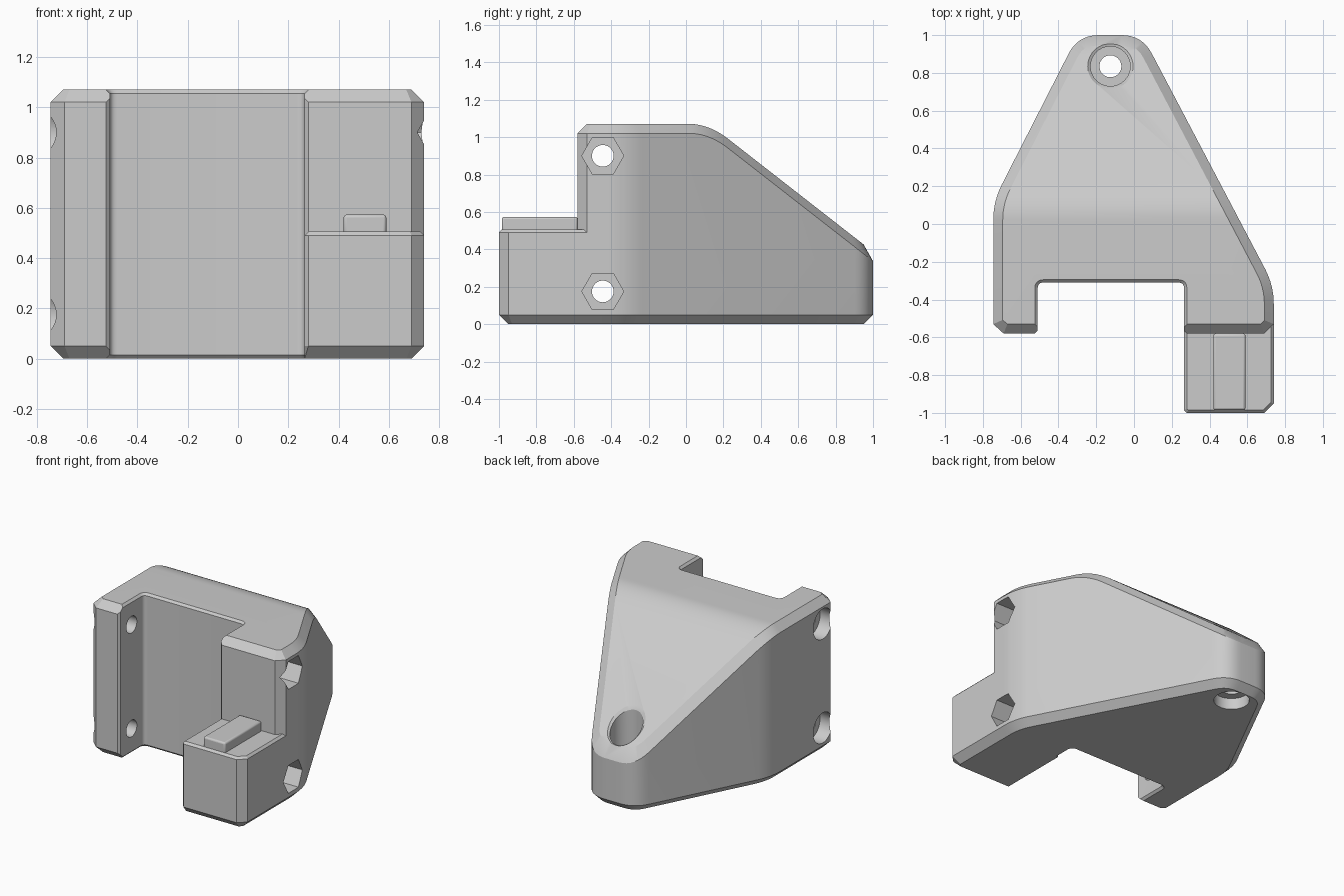
import bpy, bmesh, math
from mathutils import Vector

if "Cube" in bpy.data.objects:
    bpy.data.objects.remove(bpy.data.objects["Cube"])

grey = bpy.data.materials.new("plain grey")
grey.use_nodes = True
COLOUR = (0.6, 0.6, 0.6, 1)
grey.diffuse_color = COLOUR
grey.node_tree.nodes["Principled BSDF"].inputs["Base Color"].default_value = COLOUR

HEIGHT, CHAMFER, RIM = 1.07, 0.05, 0.015


def hull(name, points):
    """Convex solid around a set of points."""
    bm = bmesh.new()
    for p in points:
        bm.verts.new(p)
    out = bmesh.ops.convex_hull(bm, input=bm.verts)
    loose = {g for g in out["geom_interior"] + out["geom_unused"]
             if isinstance(g, bmesh.types.BMVert) and not g.link_faces}
    bmesh.ops.delete(bm, geom=list(loose), context="VERTS")
    bmesh.ops.dissolve_limit(bm, angle_limit=math.radians(0.5), verts=bm.verts, edges=bm.edges)
    bmesh.ops.recalc_face_normals(bm, faces=bm.faces)
    mesh = bpy.data.meshes.new(name)
    bm.to_mesh(mesh)
    bm.free()
    mesh.materials.append(grey)
    ob = bpy.data.objects.new(name, mesh)
    bpy.context.collection.objects.link(ob)
    return ob


def rounded(corners, steps=8):
    """Polygon from (x, y, cut) corners, each blended over its cut length."""
    pts = []
    for i, (x, y, cut) in enumerate(corners):
        c = Vector((x, y))
        if not cut:
            pts.append(c)
            continue
        a = c + (Vector(corners[i - 1][:2]) - c).normalized() * cut
        b = c + (Vector(corners[(i + 1) % len(corners)][:2]) - c).normalized() * cut
        for k in range(steps + 1):
            t = k / steps
            pts.append(a * (1 - t) ** 2 + c * 2 * t * (1 - t) + b * t * t)
    return pts


def subdivide(poly, step):
    pts = []
    for a, b in zip(poly, poly[1:] + poly[:1]):
        n = max(1, math.ceil((b - a).length / step))
        pts += [a.lerp(b, k / n) for k in range(n)]
    return pts


def inset(poly, d):
    """Move a counter-clockwise polygon inward by d."""
    pts = []
    for i, p in enumerate(poly):
        e1 = (p - poly[i - 1]).normalized()
        e2 = (poly[(i + 1) % len(poly)] - p).normalized()
        n1, n2 = Vector((-e1.y, e1.x)), Vector((-e2.y, e2.x))
        pts.append(p + (n1 + n2) * d / (1 + n1.dot(n2)))
    return pts


def ring(poly, z):
    return [(p.x, p.y, z(p.y) if callable(z) else z) for p in poly]


def circle(x, y, r, n=40):
    return [Vector((x + r * math.cos(2 * math.pi * k / n), y + r * math.sin(2 * math.pi * k / n)))
            for k in range(n)]


def combine(target, tool, operation="DIFFERENCE"):
    mod = target.modifiers.new("combine", "BOOLEAN")
    mod.operation, mod.solver, mod.object = operation, "EXACT", tool
    bpy.context.view_layer.objects.active = target
    bpy.ops.object.modifier_apply(modifier=mod.name)
    bpy.data.objects.remove(tool)


def top(y):
    """Height of the upper surface: flat, blended, then sloping to the back."""
    slope, start, end = 0.78, 0.02, 0.228
    if y < start:
        return HEIGHT
    if y < end:
        return HEIGHT - slope * (y - start) ** 2 / (2 * (end - start))
    return HEIGHT - slope * (y - (start + end) / 2)


# Main wedge-shaped body with chamfered rims
outline = subdivide(rounded([
    (-0.69, -0.58, 0), (0.69, -0.58, 0), (0.74, -0.53, 0), (0.74, -0.325, 0.1),
    (0.043, 1.0, 0.11), (-0.296, 1.0, 0.11), (-0.745, 0.12, 0.1), (-0.745, -0.53, 0)]), 0.03)
inner = inset(outline, CHAMFER)
body = hull("bracket_body", ring(inner, 0) + ring(outline, CHAMFER)
            + ring(outline, lambda y: top(y) - CHAMFER) + ring(inner, top))

# Front pocket with lightly flared edges
pocket = rounded([(-0.51, -1.5, 0), (0.265, -1.5, 0), (0.265, -0.31, 0.03), (-0.51, -0.31, 0.03)], 5)
wide = inset(pocket, -2 * RIM)
combine(body, hull("pocket_cutter", ring(pocket, -0.1) + ring(pocket, HEIGHT + 0.1)))
for edge, side in ((0, 1), (HEIGHT, -1)):
    combine(body, hull("rim_cutter", ring(pocket, edge + side * RIM) + ring(wide, edge - side * RIM)))
mouth = [Vector(p) for p in ((-0.51, -0.565), (-0.54, -0.595), (0.295, -0.595), (0.265, -0.565))]
combine(body, hull("mouth_cutter", ring(mouth, -0.1) + ring(mouth, HEIGHT + 0.1)))

# Low arm reaching forward on the left
arm = [Vector(p) for p in ((0.28, -1), (0.69, -1), (0.74, -0.95), (0.74, -0.45), (0.265, -0.45), (0.265, -0.985))]
foot = [Vector(p) for p in ((0.265, -0.95), (0.67, -0.95), (0.69, -0.93), (0.69, -0.45), (0.265, -0.45))]
combine(body, hull("arm", ring(foot, 0) + ring(arm, CHAMFER) + ring(arm, 0.49)
                   + ring(inset(arm, RIM), 0.505)), "UNION")


def cross_cut(x0, x1, z, r, sides):
    """Cut a bore along x; six sides give a nut pocket."""
    prof = circle(-0.445, z, r, sides)
    combine(body, hull("bore_cutter", [(x, p.x, p.y) for x in (x0, x1) for p in prof]))


# Cross bolt holes: round counterbore on the right, nut pocket on the left
for z in (0.175, 0.9):
    cross_cut(-1, 1, z, 0.058, 32)
    cross_cut(-1, -0.65, z, 0.105, 40)
    cross_cut(0.5, 1, z, 0.112, 6)

# Vertical bolt hole at the back, recessed from both ends
HX, HY = -0.125, 0.835
for r, z0, z1 in ((0.058, -0.1, 1), (0.105, 0.2, 1), (0.115, -0.1, 0.08)):
    c = circle(HX, HY, r)
    combine(body, hull("hole_cutter", ring(c, z0) + ring(c, z1)))
combine(body, hull("hole_rim_cutter", ring(circle(HX, HY, 0.105), lambda y: top(y) - RIM)
                   + ring(circle(HX, HY, 0.135), lambda y: top(y) + RIM)))

# Raised key on the arm
key_plan = [Vector(p) for p in ((0.42, -0.985), (0.59, -0.985), (0.59, -0.58), (0.42, -0.58))]
key = hull("arm_key", ring(key_plan, 0.49) + ring(key_plan, 0.573))
bevel = key.modifiers.new("soft edges", "BEVEL")
bevel.width, bevel.segments = 0.012, 3

for ob in (body, key):
    bpy.ops.object.select_all(action="DESELECT")
    ob.select_set(True)
    bpy.context.view_layer.objects.active = ob
    bpy.ops.object.shade_smooth_by_angle(angle=math.radians(25))
